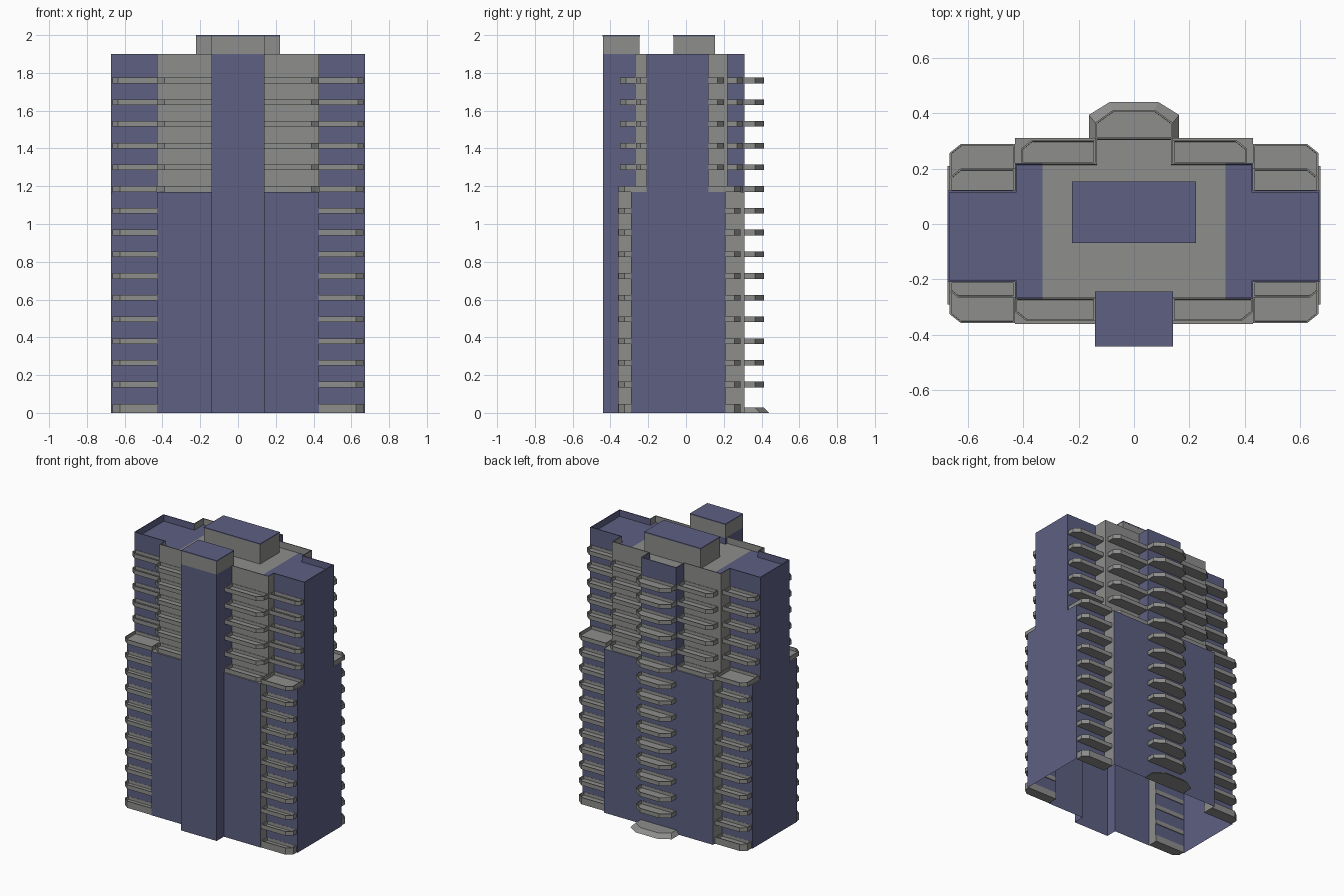
import bpy, bmesh
from mathutils import Vector

if "Cube" in bpy.data.objects:
    bpy.data.objects.remove(bpy.data.objects["Cube"])


def material(name, rgb):
    m = bpy.data.materials.new(name)
    m.diffuse_color = (*rgb, 1)
    m.use_nodes = True
    m.node_tree.nodes["Principled BSDF"].inputs["Base Color"].default_value = m.diffuse_color
    return m


GREY = material("concrete grey", (0.27, 0.27, 0.265))
BLUE = material("slate blue", (0.11, 0.116, 0.225))


def prism(bm, pts, z0, z1, bottom=True, grow=0.0):
    """Extrude a counter-clockwise outline; grow flares the base outward."""
    lo = [bm.verts.new((x * (1 + grow), y + (grow * 0.17 if y > 0.32 else 0), z0)) for x, y in pts]
    hi = [bm.verts.new((x, y, z1)) for x, y in pts]
    n = len(pts)
    for i in range(n):
        j = (i + 1) % n
        bm.faces.new((lo[i], lo[j], hi[j], hi[i]))
    if bottom:
        bm.faces.new(lo[::-1])
    top = bm.faces.new(hi)
    bm.normal_update()
    return top


def sink(bm, top, rim, depth):
    """Leave a thin rim around a top face and lower the middle."""
    bmesh.ops.inset_region(bm, faces=[top], thickness=rim, use_even_offset=True)
    bm.normal_update()
    bmesh.ops.inset_region(bm, faces=[top], thickness=0.0004, depth=-depth, use_even_offset=True)
    bm.normal_update()


def finish(name, bm, rule=None, mats=(GREY, BLUE)):
    me = bpy.data.meshes.new(name)
    if rule:
        for f in bm.faces:
            f.material_index = rule(f.calc_center_median(), f.normal)
    bm.to_mesh(me)
    bm.free()
    for m in mats:
        me.materials.append(m)
    ob = bpy.data.objects.new(name, me)
    bpy.context.collection.objects.link(ob)
    return ob


def mirrored(pts):
    return pts + [(-x, y) for x, y in reversed(pts)]


def box(x, y0, y1):
    return mirrored([(x, y0), (x, y1)])


# Lower block with stair tower in its outline, open underneath
bm = bmesh.new()
prism(bm, mirrored([(.14, -.44), (.14, -.36), (.43, -.36), (.43, -.29), (.672, -.29),
                    (.672, .21), (.43, .21), (.43, .31)]), 0, 1.17, bottom=False)
finish("lower_block", bm,
       lambda c, n: 0 if n.z > .5 or (abs(n.x) > .5 and abs(abs(c.x) - .43) < .01) else 1)

# Upper block with parapet and sunken roof
bm = bmesh.new()
top = prism(bm, mirrored([(.43, -.27), (.43, -.21), (.672, -.21), (.672, .12), (.43, .12),
                          (.43, .22), (.14, .22), (.14, .31)]), 1.17, 1.9, bottom=False)
# the front wall is one face, the tower hides its middle
sink(bm, top, 0.006, 0.045)
for x in (-.33, .33):
    bmesh.ops.bisect_plane(bm, geom=bm.verts[:] + bm.edges[:] + bm.faces[:],
                           plane_co=Vector((x, 0, 0)), plane_no=Vector((1, 0, 0)))
bm.normal_update()


def upper_rule(c, n):
    if n.z > .5:
        return int(abs(c.x) > .33)
    return int(abs(c.x) > .436 or (abs(c.x) < .147 and c.y > .2))


finish("upper_block", bm, upper_rule)

# Stair tower above the terrace
bm = bmesh.new()
prism(bm, box(.14, -.44, -.245), 1.17, 1.9, bottom=False)
finish("stair_tower", bm, mats=(BLUE,))

# Roof houses with blue lids
for name, x, y0, y1, z in (("tower_cap", .14, -.44, -.245, 1.9), ("penthouse", .222, -.067, .153, 1.85)):
    bm = bmesh.new()
    prism(bm, box(x, y0, y1), z, 1.993)
    finish(name, bm, mats=(GREY,))
    bm = bmesh.new()
    prism(bm, box(x + .001, y0 - .001, y1 + .001), 1.993, 2.0)
    finish(name + "_lid", bm, mats=(BLUE,))


def balcony_outline(x0, x1, wall, edge, cut=.04):
    """Outline on the +x side with the outer corner cut off."""
    s = 1 if edge > wall else -1
    pts = [(x0, wall), (x1, wall), (x1, edge - s * cut * .8), (x1 - cut, edge), (x0, edge)]
    return pts if s > 0 else pts[::-1]


def balconies(name, pts, levels, both=True):
    bm = bmesh.new()
    for k in levels:
        zc = .035 + .115 * k
        z0, z1 = (0, .048) if k == 0 else (zc - .015, zc + .015)
        sides = [pts] + ([[(-x, y) for x, y in reversed(pts)]] if both else [])
        for p in sides:
            sink(bm, prism(bm, p, z0, z1), .006, .022)
    finish(name, bm, mats=(GREY,))


# Wing balconies, lower and upper floors
balconies("lower_wing_front_balconies", balcony_outline(.43, .665, -.285, -.357), range(0, 10))
balconies("lower_wing_back_balconies", balcony_outline(.43, .665, .205, .288), range(0, 10))
balconies("wing_front_terrace", balcony_outline(.43, .665, -.208, -.357), [10])
balconies("wing_back_terrace", balcony_outline(.43, .665, .118, .288), [10])
balconies("upper_wing_front_balconies", balcony_outline(.43, .665, -.207, -.265, .03), range(11, 16))
balconies("upper_wing_back_balconies", balcony_outline(.43, .665, .117, .2), range(11, 16))

# Balconies of the upper middle part
balconies("middle_front_balconies", balcony_outline(.14, .428, -.267, -.35), range(10, 16))
balconies("middle_back_balconies", balcony_outline(.14, .408, .217, .303), range(10, 16))

# Bay balconies on the centre of the back
bay = mirrored([(.14, .306), (.14, .365), (.075, .412)])
balconies("bay_balconies", bay, range(1, 16), both=False)

# Flared entrance step under the bay
bm = bmesh.new()
prism(bm, bay, 0, .028, grow=.165)
finish("entrance_step", bm, mats=(GREY,))
